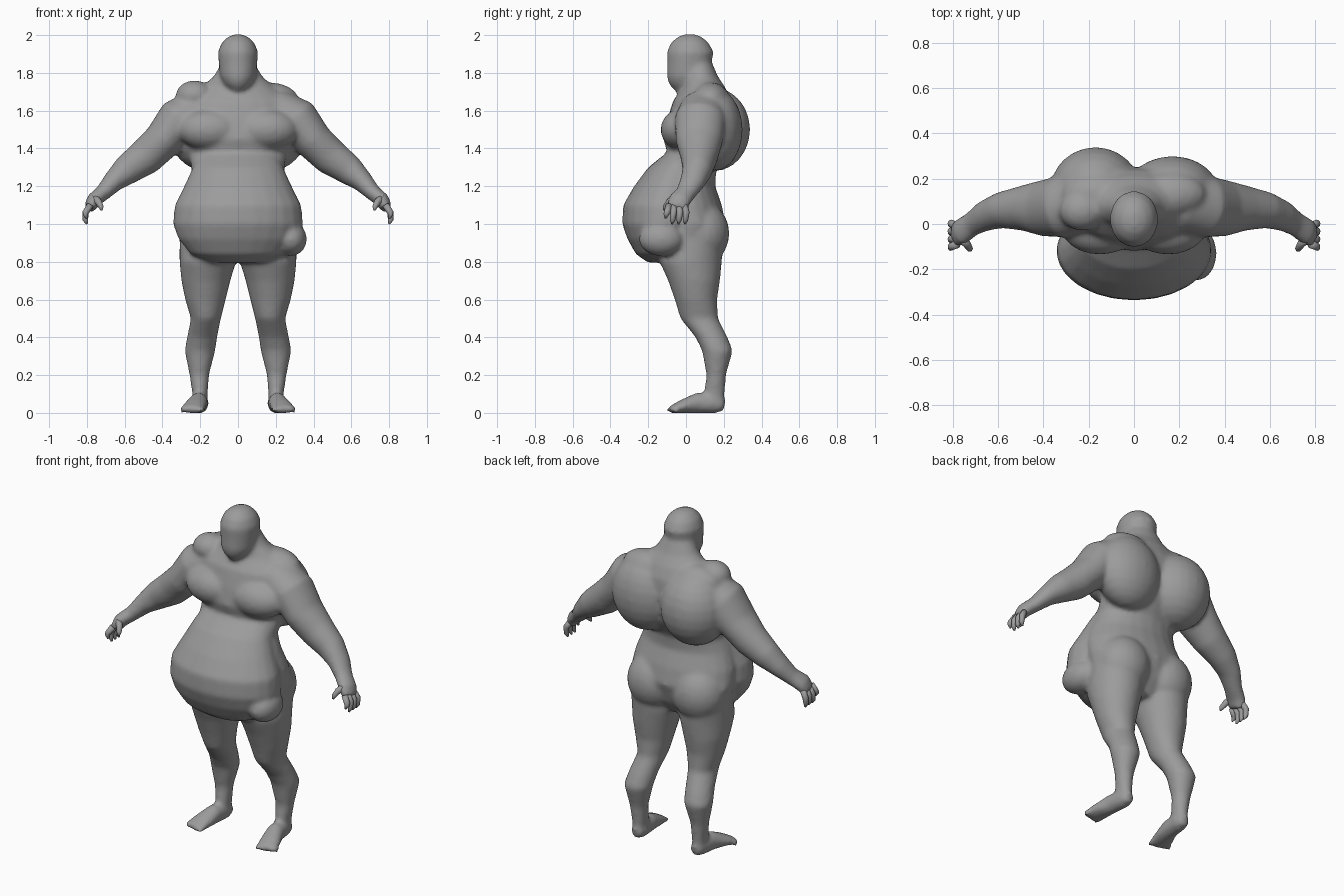
import bpy
import bmesh
from math import sin, cos, pi
from mathutils import Vector, Matrix

cube = bpy.data.objects.get("Cube")
if cube:
    bpy.data.objects.remove(cube, do_unlink=True)

skin = bpy.data.materials.new("grey skin")
skin.use_nodes = True
grey = (.33, .33, .33, 1)
skin.diffuse_color = grey
skin.node_tree.nodes["Principled BSDF"].inputs["Base Color"].default_value = grey

SIDES = 24


def skin_rings(bm, rings):
    """Bridge equal rings of points into a closed shell."""
    loops = [[bm.verts.new(p) for p in ring] for ring in rings]
    for low, high in zip(loops, loops[1:]):
        for i in range(len(low)):
            j = (i + 1) % len(low)
            bm.faces.new((low[i], low[j], high[j], high[i]))
    bm.faces.new(loops[0][::-1])
    bm.faces.new(loops[-1])


def ellipse(centre, u, v, count=SIDES):
    angles = [2 * pi * i / count for i in range(count)]
    return [centre + u * cos(a) + v * sin(a) for a in angles]


def stack(bm, rows, side=1):
    """Level slices: height, inner x, outer x, front y, back y."""
    rings = []
    for z, x_in, x_out, front, back in rows:
        centre = Vector((side * (x_in + x_out) / 2, (front + back) / 2, z))
        u = Vector(((x_out - x_in) / 2, 0, 0))
        v = Vector((0, (back - front) / 2, 0))
        rings.append(ellipse(centre, u, v))
    skin_rings(bm, rings)


def centred(bm, rows):
    """Level slices symmetric about the middle: height, half width, front, back."""
    stack(bm, [(z, -half, half, front, back) for z, half, front, back in rows])


def limb(bm, rows, side, hint, count=SIDES):
    """Tube along a path: x, y, z, radius along hint, radius across it."""
    points = [Vector((side * r[0], r[1], r[2])) for r in rows]
    rings = []
    for i, row in enumerate(rows):
        before, after = points[max(i - 1, 0)], points[min(i + 1, len(points) - 1)]
        tangent = (after - before).normalized()
        u = (hint - tangent * hint.dot(tangent)).normalized()
        v = tangent.cross(u)
        rings.append(ellipse(points[i], u * row[3], v * row[4], count))
    skin_rings(bm, rings)


def ball(bm, centre, size):
    matrix = Matrix.Translation(centre) @ Matrix.Diagonal((*size, 1))
    bmesh.ops.create_uvsphere(bm, u_segments=SIDES, v_segments=SIDES // 2,
                              radius=1, matrix=matrix)


def make_object(name, bm):
    bmesh.ops.recalc_face_normals(bm, faces=bm.faces)
    mesh = bpy.data.meshes.new(name)
    bm.to_mesh(mesh)
    bm.free()
    mesh.materials.append(skin)
    mesh.polygons.foreach_set("use_smooth", [True] * len(mesh.polygons))
    obj = bpy.data.objects.new(name, mesh)
    bpy.context.scene.collection.objects.link(obj)
    return obj


X_AXIS, Y_AXIS = Vector((1, 0, 0)), Vector((0, 1, 0))
body = bmesh.new()

# Trunk from hips to neck
centred(body, [
    (.8, .2, -.08, .12), (.88, .3, -.12, .17), (1, .325, -.15, .21),
    (1.1, .315, -.2, .19), (1.2, .28, -.2, .155), (1.28, .245, -.17, .16),
    (1.38, .26, -.1, .22), (1.45, .3, -.12, .24), (1.55, .32, -.1, .25),
    (1.65, .29, -.07, .24), (1.72, .2, -.02, .21), (1.78, .13, -.01, .17),
    (1.85, .09, 0, .14)])

# Hanging belly, with a fold on the left flank
centred(body, [
    (.795, .14, -.2, -.06), (.84, .25, -.265, 0), (.92, .315, -.31, .05),
    (1, .345, -.338, .1), (1.1, .335, -.333, .1), (1.2, .285, -.275, .1),
    (1.3, .24, -.2, .1), (1.38, .2, -.1, .1)])
ball(body, (.28, -.13, .92), (.085, .12, .09))

# Head
centred(body, [
    (1.705, .04, -.06, .05), (1.74, .075, -.09, .1), (1.78, .095, -.102, .125),
    (1.85, .102, -.1, .135), (1.91, .107, -.102, .147), (1.96, .087, -.08, .12),
    (1.99, .055, -.045, .085), (2.004, .02, -.01, .05)])

for s in (1, -1):
    # Chest, upper back, neck slope and buttock masses
    ball(body, (s * .15, -.02, 1.5), (.17, .115, .11))
    ball(body, (s * .17, .15, 1.5), (.2, .15 if s > 0 else .19, .22))
    ball(body, (s * .16, .13, 1.66), (.16, .1, .09))
    ball(body, (s * .15, .08, .95), (.16, .15, .17))

    # Leg
    stack(body, [
        (.95, .03, .31, -.1, .2), (.8, .01, .31, -.14, .19),
        (.7, .04, .3, -.095, .18), (.6, .065, .28, -.06, .165),
        (.5, .09, .25, -.03, .17), (.4, .11, .27, .05, .22),
        (.33, .12, .283, .085, .248), (.2, .153, .257, .108, .212),
        (.1, .16, .242, .095, .205), (.02, .165, .24, .1, .2)], s)

    # Foot and toes
    limb(body, [
        (.2, .205, .04, .03, .03), (.2, .16, .048, .045, .05),
        (.21, .06, .053, .05, .055), (.23, -.02, .034, .062, .036),
        (.243, -.07, .02, .066, .022), (.245, -.09, .018, .05, .016)], s, X_AXIS)
    for toe in range(5):
        ball(body, (s * (.193 + toe * .026), -.085 + toe * .008, .016),
             (.014, .022, .017))

    # Arm and palm
    limb(body, [
        (.2, .1, 1.61, .13, .11), (.32, .075, 1.55, .135, .115),
        (.4, .07, 1.44, .125, .102), (.49, .07, 1.355, .1, .097),
        (.59, .06, 1.285, .08, .08), (.66, .035, 1.225, .068, .057),
        (.715, 0, 1.165, .055, .043), (.765, -.035, 1.125, .06, .04),
        (.787, -.05, 1.08, .055, .03)], s, Y_AXIS)

# Raised ridge on the right shoulder
ball(body, (-.23, .06, 1.68), (.1, .09, .08))

# Fuse the masses into one soft surface
body_object = make_object("body", body)
fuse = body_object.modifiers.new("fuse", "REMESH")
fuse.mode = "VOXEL"
fuse.voxel_size = .013
fuse.use_smooth_shade = True
soften = body_object.modifiers.new("soften", "SMOOTH")
soften.factor = .5
soften.iterations = 8

# Curled fingers and thumbs
for s, label in ((1, "left"), (-1, "right")):
    for k, name in enumerate(("index", "middle", "ring", "little")):
        y = -.1 + k * .034
        tip = 1.03 if k == 0 else 1.0
        finger = bmesh.new()
        limb(finger, [
            (.782, y * .8 - .01, 1.1, .018, .018), (.807, y, 1.06, .017, .017),
            (.808, y - .005, tip + .02, .014, .014),
            (.8, y - .008, tip, .005, .005)], s, Y_AXIS, SIDES // 2)
        make_object(f"{label}_{name}_finger", finger)
    thumb = bmesh.new()
    limb(thumb, [
        (.762, -.06, 1.14, .022, .022), (.737, -.09, 1.115, .018, .018),
        (.725, -.11, 1.09, .014, .014), (.722, -.118, 1.073, .005, .005)],
        s, Y_AXIS, SIDES // 2)
    make_object(f"{label}_thumb", thumb)
